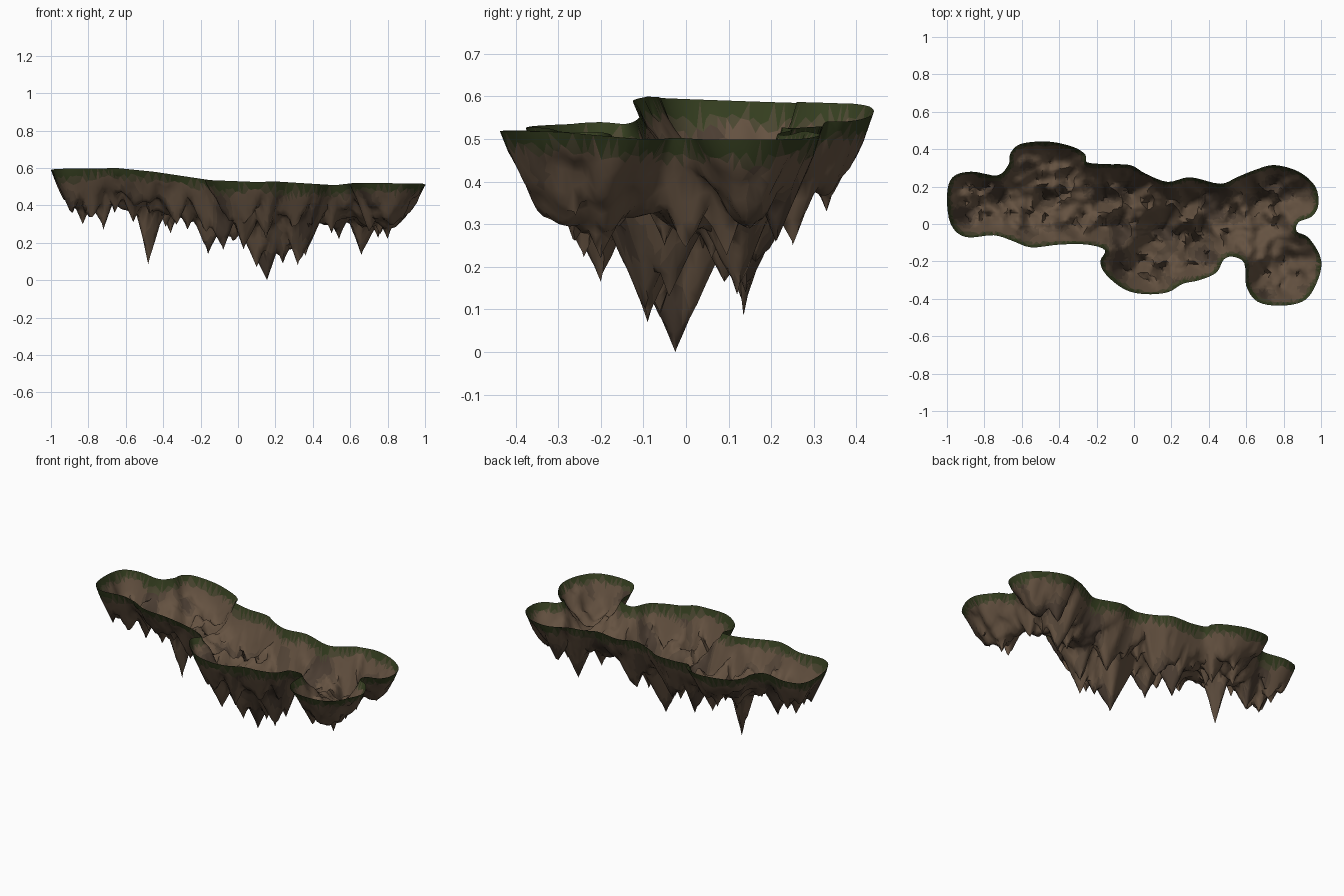
import bpy, bmesh, math, random
from mathutils import Vector, noise
from mathutils.geometry import delaunay_2d_cdt

if "Cube" in bpy.data.objects:
    bpy.data.objects.remove(bpy.data.objects["Cube"])

random.seed(4)

# Plan outline of the island rim
OUTLINE = [(-1, .15), (-.97, .25), (-.87, .28), (-.73, .26), (-.67, .32), (-.66, .38), (-.6, .43),
           (-.45, .44), (-.32, .41), (-.26, .37), (-.25, .33), (-.15, .32), (-.02, .315), (.06, .27),
           (.18, .225), (.3, .25), (.46, .215), (.55, .25), (.65, .29), (.75, .315), (.88, .28),
           (.97, .2), (.985, .1), (.95, .04), (.88, .01), (.87, -.04), (.93, -.07), (.99, -.16),
           (1, -.24), (.96, -.35), (.9, -.415), (.78, -.437), (.66, -.415), (.6, -.33), (.59, -.21),
           (.53, -.175), (.48, -.19), (.44, -.26), (.35, -.3), (.26, -.32), (.18, -.365),
           (.06, -.375), (-.05, -.35), (-.15, -.27), (-.18, -.2), (-.155, -.14), (-.25, -.11),
           (-.4, -.11), (-.55, -.125), (-.65, -.09), (-.75, -.06), (-.9, -.07), (-.98, 0)]

# Hanging rock tips: x, y, z
TIPS = [(-.83, .1, .3), (-.72, .12, .27), (-.56, .05, .31), (-.48, .135, .085), (-.52, .24, .3),
        (-.36, .25, .25), (-.27, .05, .27), (-.16, .14, .14), (-.08, 0, .16), (-.02, .18, .16),
        (.03, -.2, .165), (.1, -.09, .07), (.155, -.025, 0), (.24, -.06, .09), (.32, -.09, .08),
        (.36, -.04, .13), (.15, -.24, .22), (.28, .1, .14), (.3, -.22, .25), (.54, .06, .22),
        (.5, -.05, .25), (.66, .12, .135), (.74, .22, .23), (.8, -.2, .22), (.78, -.33, .32),
        (.7, -.26, .25), (.85, .15, .29), (.88, -.26, .32), (-.9, .12, .38), (.18, .13, .24),
        (-.33, 0, .28), (-.45, .33, .33), (-.79, .04, .3), (-.1, .23, .24), (.76, 0, .23)]

RIM = [(-1, .597), (-.65, .6), (-.45, .58), (-.15, .535), (.1, .525), (.2, .528), (.52, .508),
       (.62, .52), (1, .517)]


def smooth_loop(pts, steps):
    out, n = [], len(pts)
    for i in range(n):
        a, b, c, d = (Vector(pts[(i + k) % n]) for k in (-1, 0, 1, 2))
        for s in range(steps):
            t = s / steps
            out.append(.5 * (2 * b + (c - a) * t + (2 * a - 5 * b + 4 * c - d) * t * t
                             + (3 * b - a - 3 * c + d) * t ** 3))
    return out


def rim_height(x, y):
    z = RIM[-1][1]
    for (x0, z0), (x1, z1) in zip(RIM, RIM[1:]):
        if x <= x1:
            z = z0 + (z1 - z0) * max(0, (x - x0) / (x1 - x0))
            break
    if x > .6 and y > -.3:
        z -= .018 * min(1, (x - .6) / .3) * min(1, (y + .3) / .2)
    if x < 0:
        z -= .035 * max(0, y + .1) * min(1, -x / .4)
    return z


def edge_distance(p):
    best = 9
    for a, b in zip(loop, loop[1:] + loop[:1]):
        ab = b - a
        t = max(0, min(1, (p - a).dot(ab) / ab.length_squared))
        best = min(best, (p - a - ab * t).length_squared)
    return math.sqrt(best)


def depth_at(x, y, d):
    top = rim_height(x, y)
    n1 = noise.noise(Vector((x * 8, y * 8, 1.3)))
    n2 = noise.noise(Vector((x * 19, y * 19, 5.1)))
    dd = d * (1 + .35 * n1 + .2 * n2)
    # rounded bowl with ridged walls
    z = top - .225 * (1 - math.exp(-dd / .085)) - (.03 * n1 + .025 * n2) * min(1, d / .08)
    # cone for every hanging tip, with fluted sides
    for k, (tx, ty, tz) in enumerate(TIPS):
        r = math.hypot(x - tx, y - ty)
        if r < .2:
            flute = 1 + .2 * math.sin(3 * math.atan2(y - ty, x - tx) + k * 1.7)
            slope = 4.2 if k == 3 else 2.5
            z = min(z, tz + slope * r * flute)
    return max(z, top - .015 - 2.3 * d) if d > 1e-4 else top


# Scatter of jittered plan points inside the outline
loop = smooth_loop(OUTLINE, 4)
nb = len(loop)
pts = list(loop)
step = .017
for i in range(int(2 / step)):
    for j in range(int(.9 / step)):
        p = Vector((-1 + i * step + random.uniform(-.004, .004),
                    -.45 + j * step + random.uniform(-.004, .004)))
        if edge_distance(p) > .009:
            pts.append(p)

# Smaller secondary tips between the main ones
for p in random.sample(pts[nb:], 500):
    if edge_distance(p) > .07 and min(math.hypot(p.x - t[0], p.y - t[1]) for t in TIPS) > .085:
        z = rim_height(*p) - random.uniform(.22, .3)
        if abs(p.x + .63) < .04 or abs(p.x - .44) < .03:
            z = max(z, .36)
        TIPS.append((p.x, p.y, z))
pts += [Vector(t[:2]) for t in TIPS]
verts, _, faces, *_ = delaunay_2d_cdt(pts, [], [list(range(nb))], 1, 1e-6)

# Lift the flat fill into the hanging rock shell
bm = bmesh.new()
dist = [edge_distance(v) for v in verts]
bv = [bm.verts.new((v.x, v.y, depth_at(v.x, v.y, d))) for v, d in zip(verts, dist)]
for f in faces:
    face = bm.faces.new([bv[i] for i in f])
    face.normal_update()
    if face.normal.z > 0:
        face.normal_flip()
    c = face.calc_center_median()
    d = sum(dist[i] for i in f) / 3
    n = noise.noise(Vector((c.x * 6, c.y * 9, 8)))
    if d < .012 + .006 * n:
        face.material_index = 0
    elif d < .022 + .014 * n:
        face.material_index = 1
    else:
        tone = n - c.z
        face.material_index = 4 if tone > -.05 else 3 if tone > -.2 else 2
bmesh.ops.delete(bm, geom=[v for v in bm.verts if not v.link_faces], context='VERTS')
low = min(v.co.z for v in bm.verts)
for v in bm.verts:
    v.co.z -= low

mesh = bpy.data.meshes.new("island_rock_shell")
bm.to_mesh(mesh)
bm.free()
island = bpy.data.objects.new("island_rock_shell", mesh)
bpy.context.collection.objects.link(island)

# Grass rim, mossy blend and three rock tones
for name, col in (("grass_rim", (.035, .048, .014)), ("mossy_rock", (.07, .062, .03)),
                  ("brown_rock", (.13, .085, .053)), ("mid_rock", (.1, .067, .043)),
                  ("dark_rock", (.07, .047, .032))):
    m = bpy.data.materials.new(name)
    m.diffuse_color = (*col, 1)
    m.use_nodes = True
    m.node_tree.nodes["Principled BSDF"].inputs["Base Color"].default_value = m.diffuse_color
    mesh.materials.append(m)

bpy.context.view_layer.objects.active = island
island.select_set(True)
bpy.ops.object.shade_smooth_by_angle(angle=math.radians(60))
